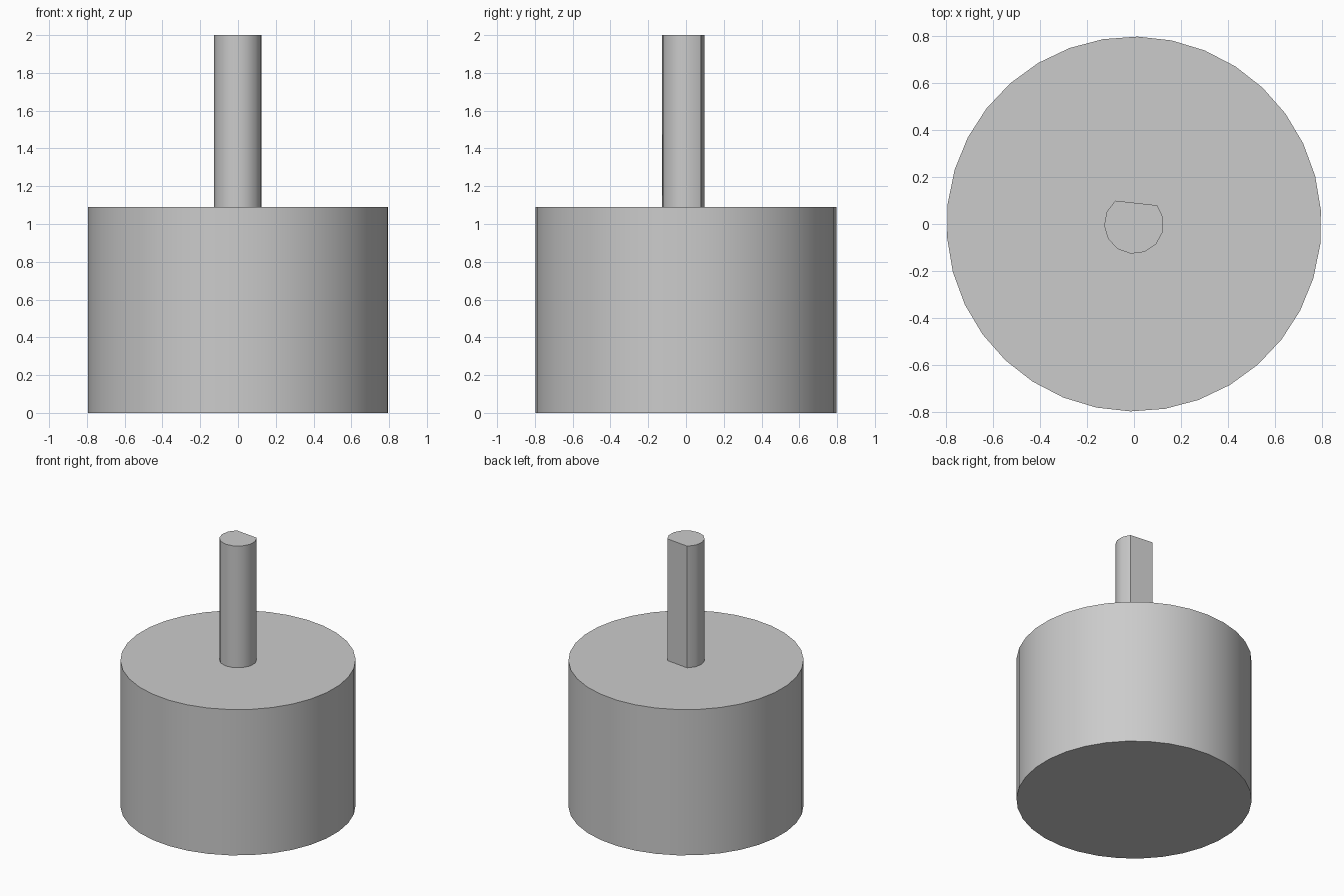
import bpy
import bmesh
from math import cos, sin, radians

cube = bpy.data.objects.get("Cube")
if cube:
    bpy.data.objects.remove(cube, do_unlink=True)

grey = bpy.data.materials.new("plain grey")
grey.use_nodes = True
colour = (0.6, 0.6, 0.6, 1)
grey.diffuse_color = colour
grey.node_tree.nodes["Principled BSDF"].inputs["Base Color"].default_value = colour


def arc(radius, start, sweep, count):
    """Points along an arc, angles in degrees."""
    angles = [radians(start + sweep * i / count) for i in range(count + 1)]
    return [(radius * cos(a), radius * sin(a)) for a in angles]


def prism(name, profile, bottom, top):
    """Extrude a closed profile upwards, smooth round the sides."""
    bm = bmesh.new()
    base = bm.faces.new([bm.verts.new((x, y, bottom)) for x, y in profile])
    result = bmesh.ops.extrude_face_region(bm, geom=[base], use_keep_orig=True)
    raised = [v for v in result["geom"] if isinstance(v, bmesh.types.BMVert)]
    bmesh.ops.translate(bm, verts=raised, vec=(0, 0, top - bottom))
    bmesh.ops.recalc_face_normals(bm, faces=bm.faces)
    mesh = bpy.data.meshes.new(name)
    bm.to_mesh(mesh)
    bm.free()
    mesh.materials.append(grey)
    obj = bpy.data.objects.new(name, mesh)
    bpy.context.collection.objects.link(obj)
    bpy.ops.object.select_all(action="DESELECT")
    obj.select_set(True)
    bpy.context.view_layer.objects.active = obj
    bpy.ops.object.shade_smooth_by_angle(angle=radians(30))
    return obj


# Round body
prism("body", arc(0.797, 89, 360, 34)[:-1], 0, 1.09)

# Shaft with one flat side, closed by the chord between the arc ends
prism("flatted_shaft", arc(0.127, 128.7, 270, 10), 1.09, 2)
